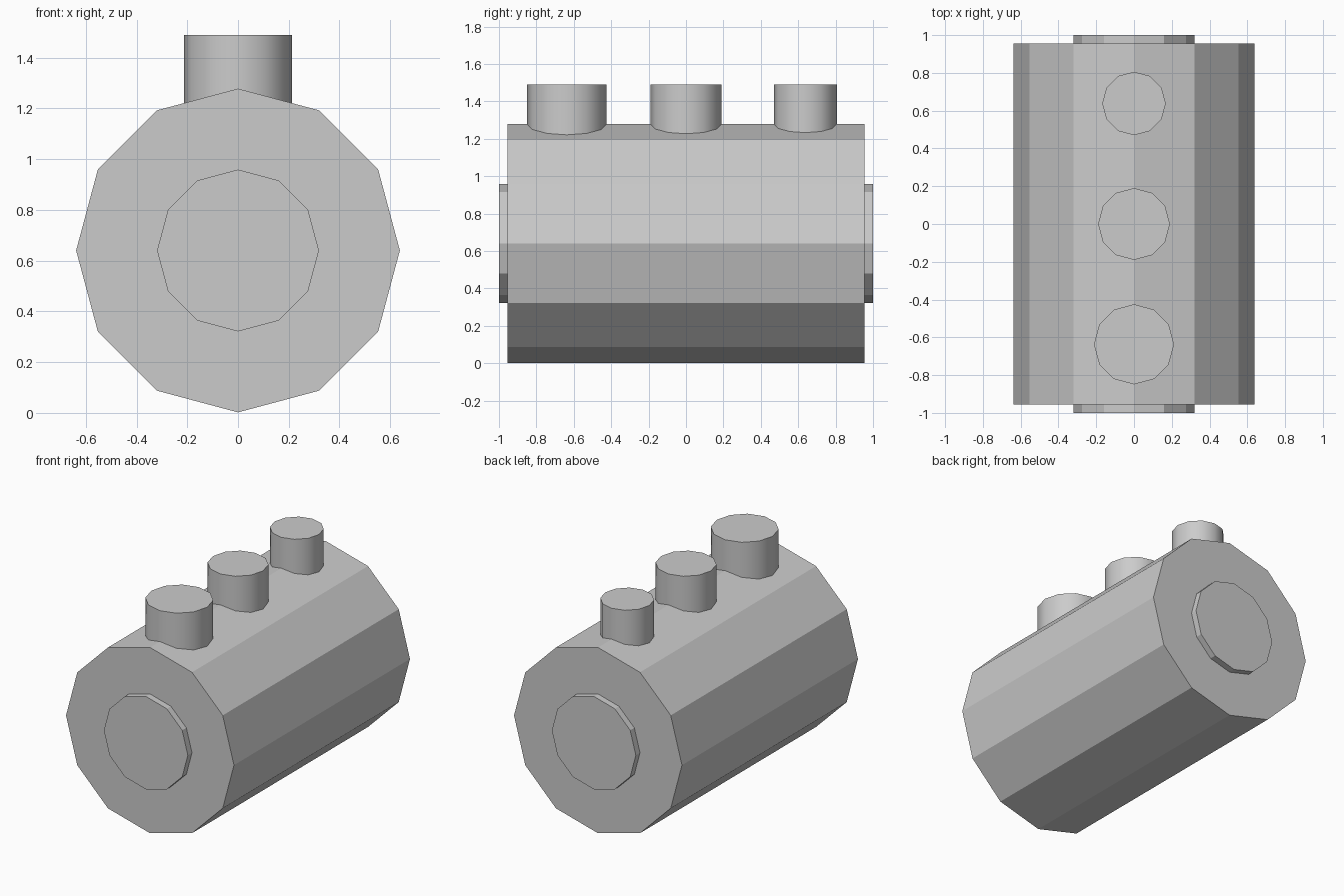
import bpy
import math

cube = bpy.data.objects.get("Cube")
if cube:
    bpy.data.objects.remove(cube, do_unlink=True)

# One plain grey for the whole model
grey = bpy.data.materials.new("plain_grey")
grey.use_nodes = True
colour = (0.6, 0.6, 0.6, 1)
grey.diffuse_color = colour
grey.node_tree.nodes["Principled BSDF"].inputs["Base Color"].default_value = colour

RADIUS = 0.638
AXIS_Z = 0.64


def cylinder(name, radius, depth, location, along_y=False, smooth=False):
    """Twelve-sided cylinder with corners on its main axes."""
    tilt = math.pi / 2 if along_y else 0
    bpy.ops.mesh.primitive_cylinder_add(
        vertices=12, radius=radius, depth=depth,
        location=location, rotation=(tilt, 0, 0))
    obj = bpy.context.object
    obj.name = name
    obj.data.materials.append(grey)
    if smooth:
        bpy.ops.object.shade_smooth_by_angle(angle=math.radians(35))
    return obj


# Main drum lying front to back
cylinder("drum_body", RADIUS, 1.91, (0, 0, AXIS_Z), along_y=True)

# Shallow raised disc on each end
for side, name in ((-1, "front_end_disc"), (1, "back_end_disc")):
    cylinder(name, RADIUS / 2, 0.1, (0, side * 0.95, AXIS_Z), along_y=True)

# Row of upright stubs, narrowing towards the back
top, bottom = 1.49, 1.15
for name, y, radius in (("front_stub", -0.637, 0.212),
                        ("middle_stub", 0, 0.19),
                        ("back_stub", 0.638, 0.168)):
    cylinder(name, radius, top - bottom, (0, y, (top + bottom) / 2), smooth=True)
